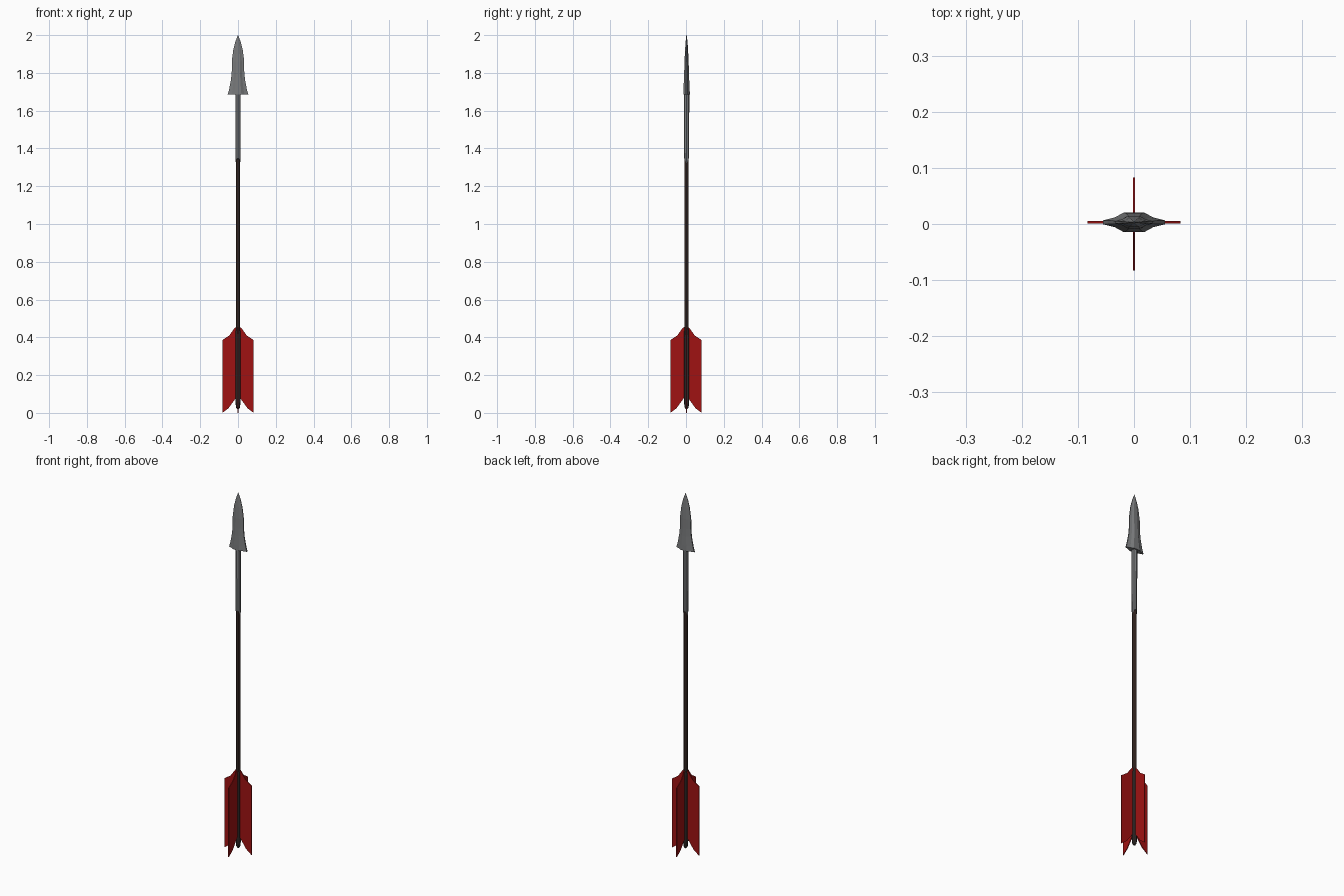
import bpy, bmesh, math
from mathutils import Matrix

if "Cube" in bpy.data.objects:
    bpy.data.objects.remove(bpy.data.objects["Cube"])

Y0 = 0.003  # the arrow axis sits slightly behind the centre


def material(name, rgb):
    m = bpy.data.materials.new(name)
    m.diffuse_color = (*rgb, 1)
    m.use_nodes = True
    m.node_tree.nodes["Principled BSDF"].inputs["Base Color"].default_value = m.diffuse_color
    return m


STEEL = material("steel grey", (0.19, 0.195, 0.2))
WOOD = material("dark brown wood", (0.05, 0.028, 0.022))
NOCK = material("dark grey brown", (0.036, 0.029, 0.027))
RED = material("feather red", (0.35, 0.006, 0.006))


def finish(name, bm, mat):
    bmesh.ops.recalc_face_normals(bm, faces=bm.faces[:])
    me = bpy.data.meshes.new(name)
    bm.to_mesh(me)
    bm.free()
    me.materials.append(mat)
    ob = bpy.data.objects.new(name, me)
    ob.location.y = Y0
    bpy.context.collection.objects.link(ob)
    return ob


def loft(name, rings, mat):
    """Skin a list of rings (lists of points) and cap both ends."""
    bm = bmesh.new()
    loops = [[bm.verts.new(p) for p in ring] for ring in rings]
    for a, b in zip(loops, loops[1:]):
        n = len(a)
        for i in range(n):
            j = (i + 1) % n
            bm.faces.new((a[i], a[j], b[j], b[i]))
    bm.faces.new(loops[0])
    bm.faces.new(loops[-1])
    return finish(name, bm, mat)


def circle(r, z, n=8, notch=0.0):
    pts = []
    for i in range(n):
        a = 2 * math.pi * i / n
        pts.append((r * math.cos(a), r * math.sin(a), z + notch * abs(math.sin(a))))
    return pts


# shaft
loft("shaft", [circle(0.0115, 0.44), circle(0.0115, 1.40)], WOOD)

# rear shaft between the feathers, with rounded end
loft("nock", [circle(r, z) for r, z in
              ((0.005, 0.02), (0.011, 0.03), (0.0135, 0.06), (0.0135, 0.43), (0.0115, 0.45))], NOCK)

# metal socket, its lower rim rises at front and back
loft("socket", [circle(0.0135, 1.32, notch=0.03), circle(0.0145, 1.69)], STEEL)


# blade: flattened section, (z, half width, half thickness)
def blade_ring(z, w, t):
    quarter = [(w, 0.2 * t), (0.62 * w, 0.5 * t), (0.33 * w, t)]
    half = quarter + [(-x, y) for x, y in reversed(quarter)]
    return [(x, y, z) for x, y in half] + [(-x, -y, z) for x, y in half]


profile = [(1.685, 0.055, 0.0175), (1.712, 0.047, 0.0165), (1.765, 0.037, 0.014),
           (1.807, 0.033, 0.0125), (1.86, 0.033, 0.011), (1.923, 0.025, 0.008),
           (1.965, 0.014, 0.005), (2.0, 0.001, 0.001)]
loft("arrowhead", [blade_ring(*p) for p in profile], STEEL)

# four feather vanes
outline = [(0.005, 0.09), (0.014, 0.075), (0.05, 0.025), (0.083, 0.0),
           (0.083, 0.385), (0.046, 0.41), (0.016, 0.452), (0.005, 0.455)]
for k in range(4):
    vane = loft(f"feather_{k + 1}", [[(x, y, z) for x, z in outline] for y in (-0.0022, 0.0022)], RED)
    vane.data.transform(Matrix.Rotation(k * math.pi / 2, 4, 'Z'))
    if k % 2:
        vane.location.y = 0
